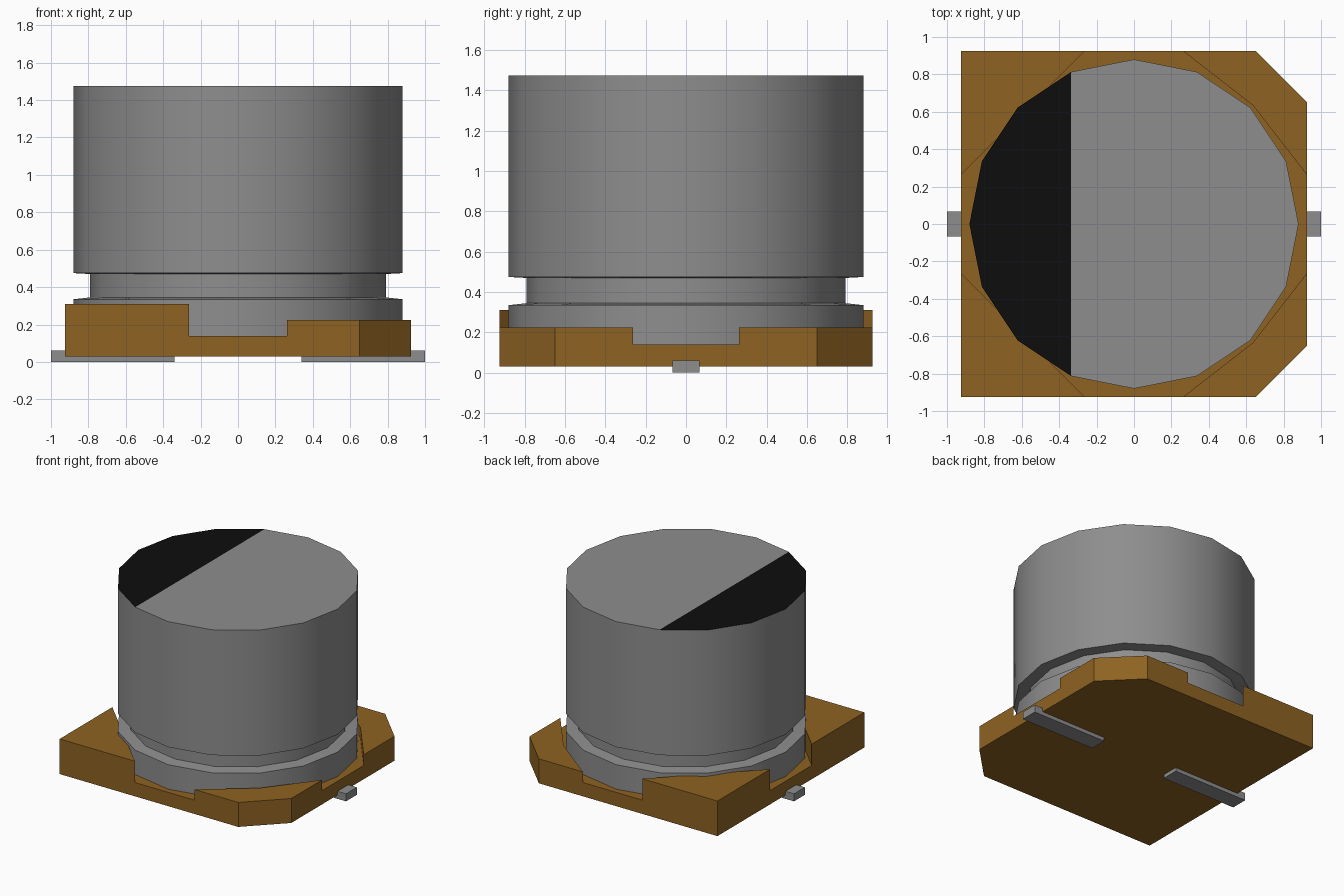
import bpy, bmesh, math

cube = bpy.data.objects.get("Cube")
if cube:
    bpy.data.objects.remove(cube, do_unlink=True)


def material(name, rgb):
    mat = bpy.data.materials.new(name)
    mat.use_nodes = True
    mat.diffuse_color = (*rgb, 1)
    bsdf = mat.node_tree.nodes["Principled BSDF"]
    bsdf.inputs["Base Color"].default_value = (*rgb, 1)
    bsdf.inputs["Roughness"].default_value = 0.6
    return mat


GREY = material("metal grey", (0.27, 0.27, 0.27))
BROWN = material("base brown", (0.27, 0.123, 0.016))
BLACK = material("marking black", (0.004, 0.004, 0.004))


def finish(name, bm, *mats):
    bmesh.ops.recalc_face_normals(bm, faces=bm.faces[:])
    mesh = bpy.data.meshes.new(name)
    bm.to_mesh(mesh)
    bm.free()
    for mat in mats:
        mesh.materials.append(mat)
    obj = bpy.data.objects.new(name, mesh)
    bpy.context.collection.objects.link(obj)
    return obj


# Can: lathed profile with a crimped groove, and a dark segment on the lid
SIDES = 16
PROFILE = [(0.88, 0.13), (0.88, 0.335), (0.79, 0.345), (0.79, 0.47),
           (0.88, 0.475), (0.88, 1.475)]
bm = bmesh.new()
rings = []
for r, z in PROFILE:
    angles = [2 * math.pi * i / SIDES for i in range(SIDES)]
    rings.append([bm.verts.new((r * math.cos(a), r * math.sin(a), z)) for a in angles])
for low, high in zip(rings, rings[1:]):
    for i in range(SIDES):
        j = (i + 1) % SIDES
        bm.faces.new((low[i], low[j], high[j], high[i]))
bm.faces.new(rings[0][::-1])
lid = rings[-1]
bm.faces.new(lid[11:] + lid[:6])
bm.faces.new(lid[5:12]).material_index = 1
can = finish("can", bm, GREY, BLACK)
bpy.ops.object.select_all(action="DESELECT")
can.select_set(True)
bpy.context.view_layer.objects.active = can
bpy.ops.object.shade_smooth_by_angle(angle=math.radians(30))

# Base: thin plate with four raised corners, two of them chamfered and lower
W, GAP, CUT, INNER = 0.925, 0.262, 0.65, 0.635
Z0, Z_PLATE = 0.03, 0.14
# each corner: entry, outer points, exit, inner points, top height
CORNERS = [
    ((W, GAP), [(W, CUT), (CUT, W)], (GAP, W), [(INNER, INNER)], 0.225),
    ((-GAP, W), [(-W, W)], (-W, GAP), [], 0.31),
    ((-W, -GAP), [(-W, -W)], (-GAP, -W), [], 0.31),
    ((GAP, -W), [(CUT, -W), (W, -CUT)], (W, -GAP), [(INNER, -INNER)], 0.225),
]
bm = bmesh.new()
vert = lambda p: bm.verts.new((*p, Z0))
centre, corner_outlines, outer_loop = [], [], []
for entry, outer, leave, inner, top in CORNERS:
    first, last = vert(entry), vert(leave)
    outs, ins = [vert(p) for p in outer], [vert(p) for p in inner]
    corner_outlines.append(([first] + outs + [last] + ins, top))
    centre += [first] + ins + [last]
heights = {bm.faces.new(centre): Z_PLATE}
for outline, top in corner_outlines:
    heights[bm.faces.new(outline)] = top
# raise the whole plate, then each corner
result = bmesh.ops.extrude_face_region(bm, geom=list(heights))
for v in [g for g in result["geom"] if isinstance(g, bmesh.types.BMVert)]:
    v.co.z = Z_PLATE
upper = [g for g in result["geom"] if isinstance(g, bmesh.types.BMFace)]
for face in upper:
    c = face.calc_center_median()
    if abs(c.x) < 0.2:
        continue
    raised = bmesh.ops.extrude_face_region(bm, geom=[face])
    for v in [g for g in raised["geom"] if isinstance(g, bmesh.types.BMVert)]:
        v.co.z = 0.31 if c.x < 0 else 0.225
    if face.is_valid:
        bm.faces.remove(face)
bmesh.ops.dissolve_limit(bm, angle_limit=0.01, verts=bm.verts[:], edges=bm.edges[:])
finish("base", bm, BROWN)

# Leads: flat bars running out from under the base
for name, side in (("left_lead", 1), ("right_lead", -1)):
    bm = bmesh.new()
    bmesh.ops.create_cube(bm, size=1)
    for v in bm.verts:
        v.co = (side * (0.67 + v.co.x * 0.66), v.co.y * 0.136, 0.03 + v.co.z * 0.06)
    finish(name, bm, GREY)
